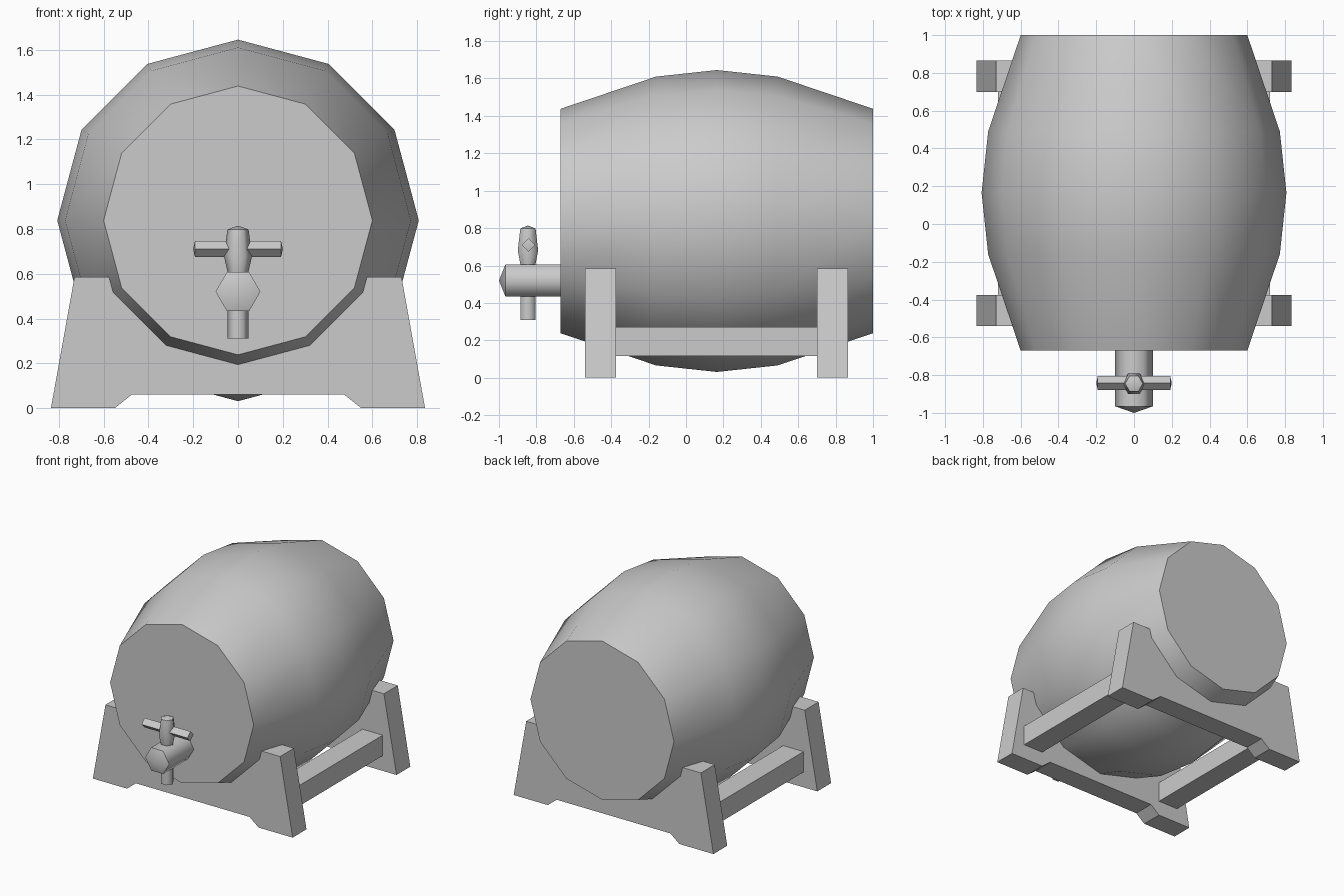
import bpy, bmesh
from math import cos, sin, pi, radians

if "Cube" in bpy.data.objects:
    bpy.data.objects.remove(bpy.data.objects["Cube"])


def finish(bm, name, smooth=None):
    bmesh.ops.recalc_face_normals(bm, faces=bm.faces[:])
    me = bpy.data.meshes.new(name)
    bm.to_mesh(me)
    bm.free()
    ob = bpy.data.objects.new(name, me)
    bpy.context.collection.objects.link(ob)
    if smooth:
        me.shade_smooth()
        me.set_sharp_from_angle(angle=radians(smooth))
    return ob


def lathe(name, profile, sides, axis, centre, smooth):
    """Spin (position, radius) points about an axis; radius 0 makes a tip."""
    bm = bmesh.new()
    rings = []
    for t, r in profile:
        ring = []
        for i in range(sides if r else 1):
            c, s = r * cos(2 * pi * i / sides), r * sin(2 * pi * i / sides)
            p = {'X': (t, c, s), 'Y': (c, t, s), 'Z': (c, s, t)}[axis]
            ring.append(bm.verts.new([a + b for a, b in zip(p, centre)]))
        rings.append(ring)
    for a, b in zip(rings, rings[1:]):
        for i in range(sides):
            j = (i + 1) % sides
            quad = [a[i % len(a)], a[j % len(a)], b[j % len(b)], b[i % len(b)]]
            bm.faces.new(list(dict.fromkeys(quad)))
    for ring in (rings[0], rings[-1]):
        if len(ring) > 1:
            bm.faces.new(ring)
    return finish(bm, name, smooth)


def prism(name, outline, y0, y1):
    """Extrude an x-z outline along y."""
    bm = bmesh.new()
    face = bm.faces.new([bm.verts.new((x, y0, z)) for x, z in outline])
    ext = bmesh.ops.extrude_face_region(bm, geom=[face])
    moved = [v for v in ext['geom'] if isinstance(v, bmesh.types.BMVert)]
    bmesh.ops.translate(bm, verts=moved, vec=(0, y1 - y0, 0))
    return finish(bm, name)


# Barrel body
lathe("barrel", [(-0.67, 0.60), (-0.16, 0.772), (0.165, 0.807), (0.49, 0.772), (1.0, 0.60)],
      12, 'Y', (0, 0, 0.838), 40)

# Cradle plates: right half outline mirrored, upper edge follows the barrel
half = [(0.475, 0.06), (0.55, 0), (0.835, 0), (0.73, 0.585), (0.575, 0.585),
        (0.55, 0.52), (0.318, 0.287)]
outline = half + [(0, 0.202)] + [(-x, z) for x, z in reversed(half)]
prism("front_cradle", outline, -0.54, -0.375)
prism("back_cradle", outline, 0.70, 0.865)

# Side rails between the plates
for side, sx in (("left", -1), ("right", 1)):
    prism(side + "_rail", [(sx * x, z) for x, z in
          ((0.55, 0.115), (0.72, 0.115), (0.72, 0.27), (0.55, 0.27))], -0.375, 0.70)

# Tap: body, spout, key stem and crossbar
lathe("tap_body", [(-0.66, 0.10), (-0.965, 0.10), (-1.0, 0)], 6, 'Y', (0, 0, 0.52), 61)
lathe("tap_spout", [(0.31, 0.047), (0.50, 0.047)], 6, 'Z', (0, -0.845, 0), 61)
lathe("tap_key_stem", [(0.58, 0.043), (0.605, 0.046), (0.68, 0.063), (0.798, 0.047), (0.814, 0)],
      6, 'Z', (0, -0.845, 0), 61)
lathe("tap_crossbar", [(-0.2, 0), (-0.192, 0.036), (0.192, 0.036), (0.2, 0)],
      4, 'X', (0, -0.842, 0.71), 30)
